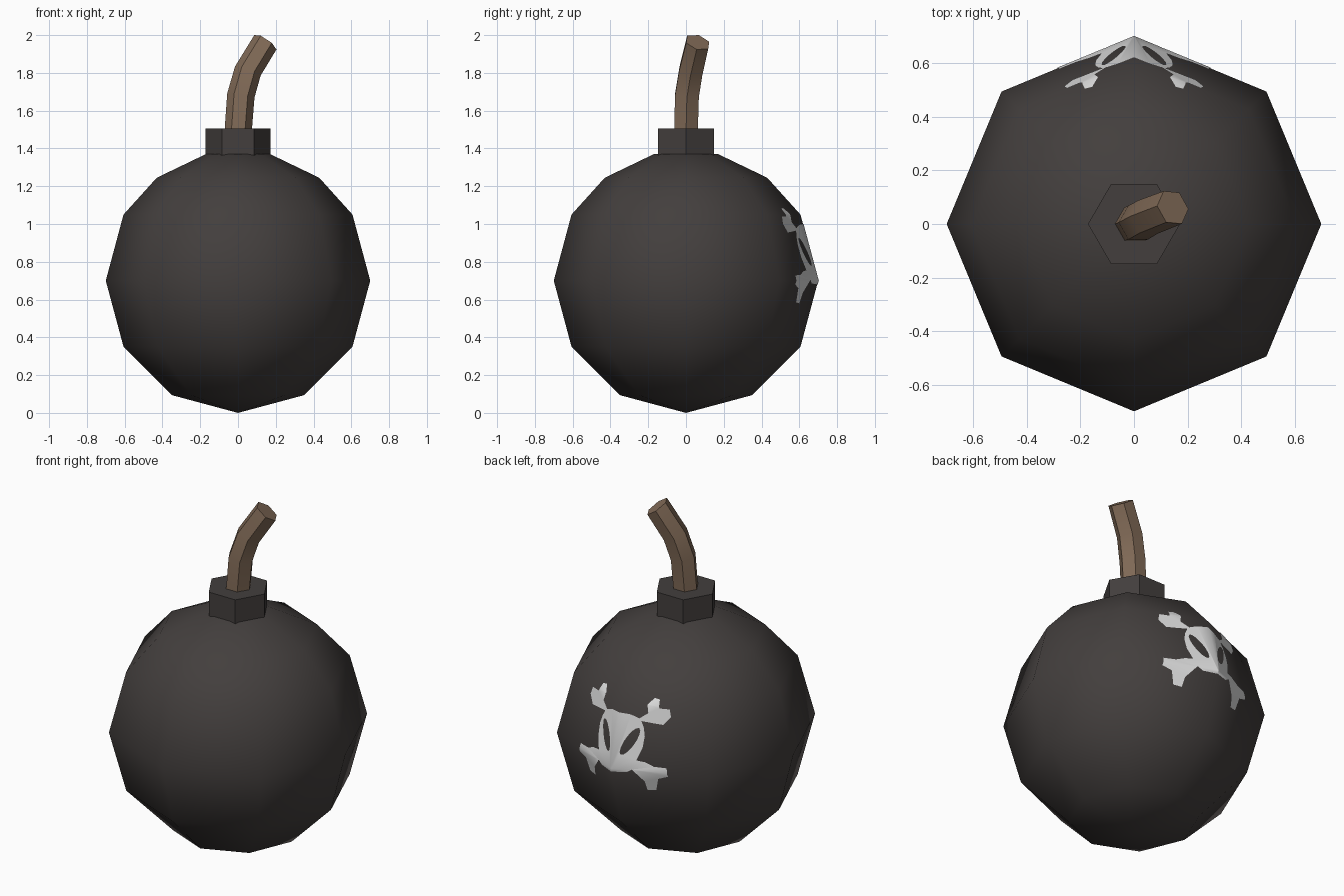
import bpy, bmesh, math
from mathutils import Vector
from mathutils.geometry import tessellate_polygon

if "Cube" in bpy.data.objects:
    bpy.data.objects.remove(bpy.data.objects["Cube"])


def material(name, color):
    m = bpy.data.materials.new(name)
    m.diffuse_color = (*color, 1)
    m.use_nodes = True
    m.node_tree.nodes["Principled BSDF"].inputs["Base Color"].default_value = m.diffuse_color
    return m


IRON = material("dark iron", (0.056, 0.049, 0.047))
ROPE = material("brown rope", (0.22, 0.145, 0.095))
PAINT = material("pale paint", (0.70, 0.70, 0.70))


def finish(bm, name, mat, angle=None):
    mesh = bpy.data.meshes.new(name)
    bm.to_mesh(mesh)
    bm.free()
    mesh.materials.append(mat)
    ob = bpy.data.objects.new(name, mesh)
    bpy.context.collection.objects.link(ob)
    if angle:
        bpy.ops.object.select_all(action='DESELECT')
        bpy.context.view_layer.objects.active = ob
        ob.select_set(True)
        bpy.ops.object.shade_smooth_by_angle(angle=math.radians(angle))
    return ob


def loft(name, mat, rings, sides, angle=None):
    """Skin rings given as (centre, normal, radius); radius 0 is a point."""
    bm = bmesh.new()
    loops = []
    for centre, normal, radius in rings:
        tilt = Vector((0, 0, 1)).rotation_difference(Vector(normal))
        n = sides if radius else 1
        loops.append([bm.verts.new(Vector(centre) + tilt @ Vector((
            radius * math.cos(math.tau * i / sides),
            radius * math.sin(math.tau * i / sides), 0))) for i in range(n)])
    for a, b in zip(loops, loops[1:]):
        for i in range(sides):
            j = (i + 1) % sides
            if len(a) == 1:
                bm.faces.new((a[0], b[j], b[i]))
            else:
                bm.faces.new((a[i], a[j], b[j], b[i]))
    for loop in (loops[0], loops[-1]):
        if len(loop) > 1:
            bm.faces.new(loop)
    bmesh.ops.recalc_face_normals(bm, faces=bm.faces)
    return finish(bm, name, mat, angle)


UP = (0, 0, 1)

# Eight-sided round body
PROFILE = [(0, 0), (0.35, 0.094), (0.606, 0.35), (0.7, 0.7),
           (0.606, 1.05), (0.43, 1.245), (0.17, 1.37)]
loft("body", IRON, [((0, 0, z), UP, r) for r, z in PROFILE], 8, 60)

# Hexagonal collar
loft("collar", IRON, [((0, 0, 1.35), UP, 0.172), ((0, 0, 1.505), UP, 0.172)], 6)

# Bent fuse
loft("fuse", ROPE, [
    ((0, 0, 1.48), UP, 0.072),
    ((0.015, 0.005, 1.68), (0.14, 0.06, 1), 0.073),
    ((0.052, 0.026, 1.81), (0.36, 0.18, 1), 0.072),
    ((0.145, 0.062, 1.962), (0.58, 0.28, 0.85), 0.07)], 6, 50)


# Painted skull and crossbones on the back: half outline as (x, z)
OUTLINE = [(0, 1.0), (0.06, 0.995), (0.105, 0.978),
           # upper bone
           (0.146, 1.01), (0.135, 1.055), (0.156, 1.085), (0.184, 1.08),
           (0.198, 1.04), (0.25, 1.04), (0.262, 1.0), (0.23, 0.955),
           (0.17, 0.96), (0.118, 0.965),
           # cheek
           (0.135, 0.93), (0.146, 0.887), (0.144, 0.823), (0.122, 0.755),
           # lower bone
           (0.165, 0.75), (0.215, 0.73), (0.28, 0.728), (0.288, 0.68),
           (0.235, 0.66), (0.215, 0.585), (0.17, 0.58), (0.163, 0.635),
           (0.108, 0.705),
           # jaw
           (0.08, 0.685), (0, 0.68)]
# Slanted oval eye hole
lean = math.atan2(0.15, 0.073)
eye = []
for i in range(14):
    a = math.tau * i / 14
    p, q = 0.083 * math.cos(a), 0.027 * math.sin(a)
    eye.append((0.076 + p * math.cos(lean) - q * math.sin(lean),
                0.852 + p * math.sin(lean) + q * math.cos(lean)))


def surface_y(x, z):
    """Depth of the body's rear facets beside the x = 0 ridge."""
    for (r0, z0), (r1, z1) in zip(PROFILE, PROFILE[1:]):
        if z0 <= z <= z1:
            r = r0 + (r1 - r0) * (z - z0) / (z1 - z0)
            return r - abs(x) * math.tan(math.pi / 8)


bm = bmesh.new()
points = OUTLINE + eye
verts = [bm.verts.new((x, 0, z)) for x, z in points]
polys = [[Vector((x, z, 0)) for x, z in loop] for loop in (OUTLINE, eye)]
for tri in tessellate_polygon(polys):
    bm.faces.new([verts[i] for i in tri])
# Split along the body's rings so the paint follows its facets
for z in (0.7, 1.05):
    bmesh.ops.bisect_plane(bm, geom=bm.verts[:] + bm.edges[:] + bm.faces[:],
                           plane_co=(0, 0, z), plane_no=(0, 0, 1))
for v in bm.verts:
    v.co.y = surface_y(v.co.x, v.co.z) + 0.003
bm.normal_update()
for f in bm.faces:
    if f.normal.y < 0:
        f.normal_flip()
skull = finish(bm, "painted_skull", PAINT, 60)
skull.modifiers.new("mirror", 'MIRROR').use_axis[0] = True
